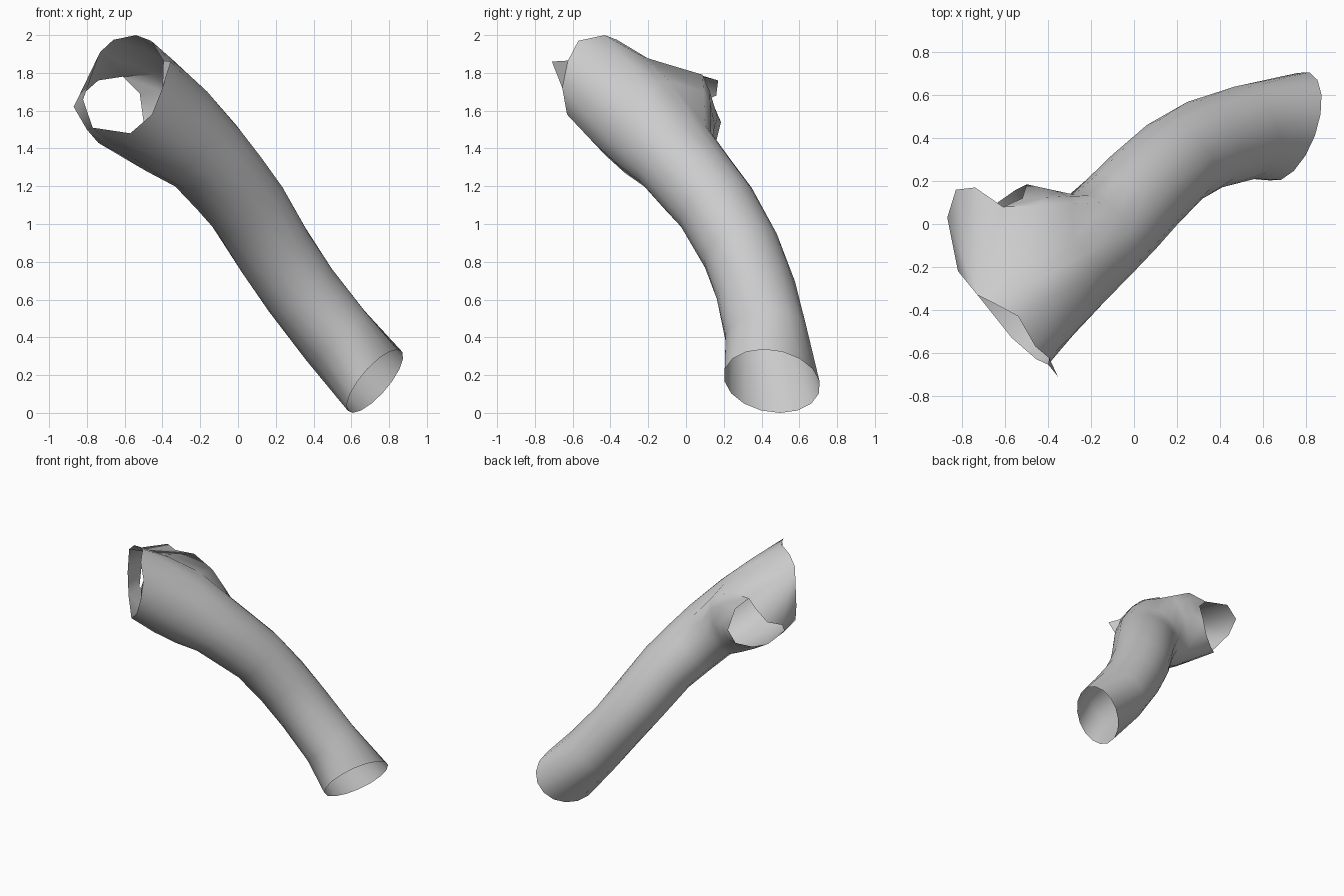
import bpy, bmesh, math
from mathutils import Vector

if "Cube" in bpy.data.objects:
    bpy.data.objects.remove(bpy.data.objects["Cube"])

N = 16
# trunk centreline: position, half-width sideways, half-width vertically
path = [((.725, .455, .168), .268, .21), ((.515, .425, .41), .22, .205),
        ((.33, .37, .65), .215, .20), ((.19, .29, .86), .215, .205),
        ((.05, .16, 1.09), .222, .21), ((-.06, .045, 1.23), .228, .22),
        ((-.17, -.06, 1.36), .235, .23)]
# outline of the forked end: front opening (0-8), then back opening (9-15)
fork = [(-.73, -.33, 1.91), (-.66, -.365, 1.975), (-.54, -.43, 2.0), (-.46, -.57, 1.97),
        (-.395, -.625, 1.865), (-.40, -.655, 1.72), (-.455, -.63, 1.58), (-.57, -.53, 1.48),
        (-.77, -.28, 1.51), (-.80, -.10, 1.50), (-.74, .02, 1.43), (-.65, .09, 1.41),
        (-.55, .16, 1.44), (-.50, .185, 1.54), (-.52, .12, 1.69), (-.61, .08, 1.78)]

bm = bmesh.new()
pts = [Vector(p[0]) for p in path]
rings = []
for i, (c, a, b) in enumerate(path):
    t = pts[min(i + 1, len(pts) - 1)] - pts[max(i - 1, 0)]
    if i == 0:
        t = Vector((-.74, .27, .59))      # slanted cut of the lower end
    t.normalize()
    side = Vector((0, 0, 1)).cross(t).normalized()
    up = t.cross(side)
    rings.append([pts[i] + side * a * math.sin(k * math.tau / N)
                  + up * b * math.cos(k * math.tau / N) for k in range(N)])

# blend rows between the trunk and the fork, arched over roof and floor
last, end = rings[-1], [Vector(p) for p in fork]
for f in (.33, .66):
    row = []
    for k in range(N):
        p = last[k].lerp(end[k], f)
        c = math.cos((k + .7) * math.tau / N)
        arch = 4 * f * (1 - f) * c * (.11 if c > 0 else .025)
        row.append(p + Vector((0, 0, arch)))
    rings.append(row)
rings.append(end)

rows = [[bm.verts.new(p) for p in r] for r in rings]
for r0, r1 in zip(rows, rows[1:]):
    for k in range(N):
        j = (k + 1) % N
        bm.faces.new((r0[k], r0[j], r1[j], r1[k]))

# narrow wall between the two openings, and a torn tip on the front rim
e = rows[-1]
a, b, mb, mf, tip = [bm.verts.new(p) for p in
                     ((-.74, .17, 1.76), (-.83, .16, 1.68), (-.87, .03, 1.62),
                      (-.82, -.22, 1.66), (-.355, -.71, 1.86))]
for f in ((e[0], e[15], a), (e[0], a, b), (e[0], b, mb, mf), (mf, mb, e[9], e[8]),
          (e[4], tip, e[5])):
    bm.faces.new(f)
bmesh.ops.recalc_face_normals(bm, faces=bm.faces)

me = bpy.data.meshes.new("forked_tube")
bm.to_mesh(me)
bm.free()
ob = bpy.data.objects.new("forked_tube", me)
bpy.context.collection.objects.link(ob)
mat = bpy.data.materials.new("light grey")
mat.diffuse_color = (.6, .6, .6, 1)
mat.use_nodes = True
mat.node_tree.nodes["Principled BSDF"].inputs["Base Color"].default_value = mat.diffuse_color
me.materials.append(mat)
bpy.context.view_layer.objects.active = ob
ob.select_set(True)
bpy.ops.object.shade_smooth_by_angle(angle=math.radians(50))
